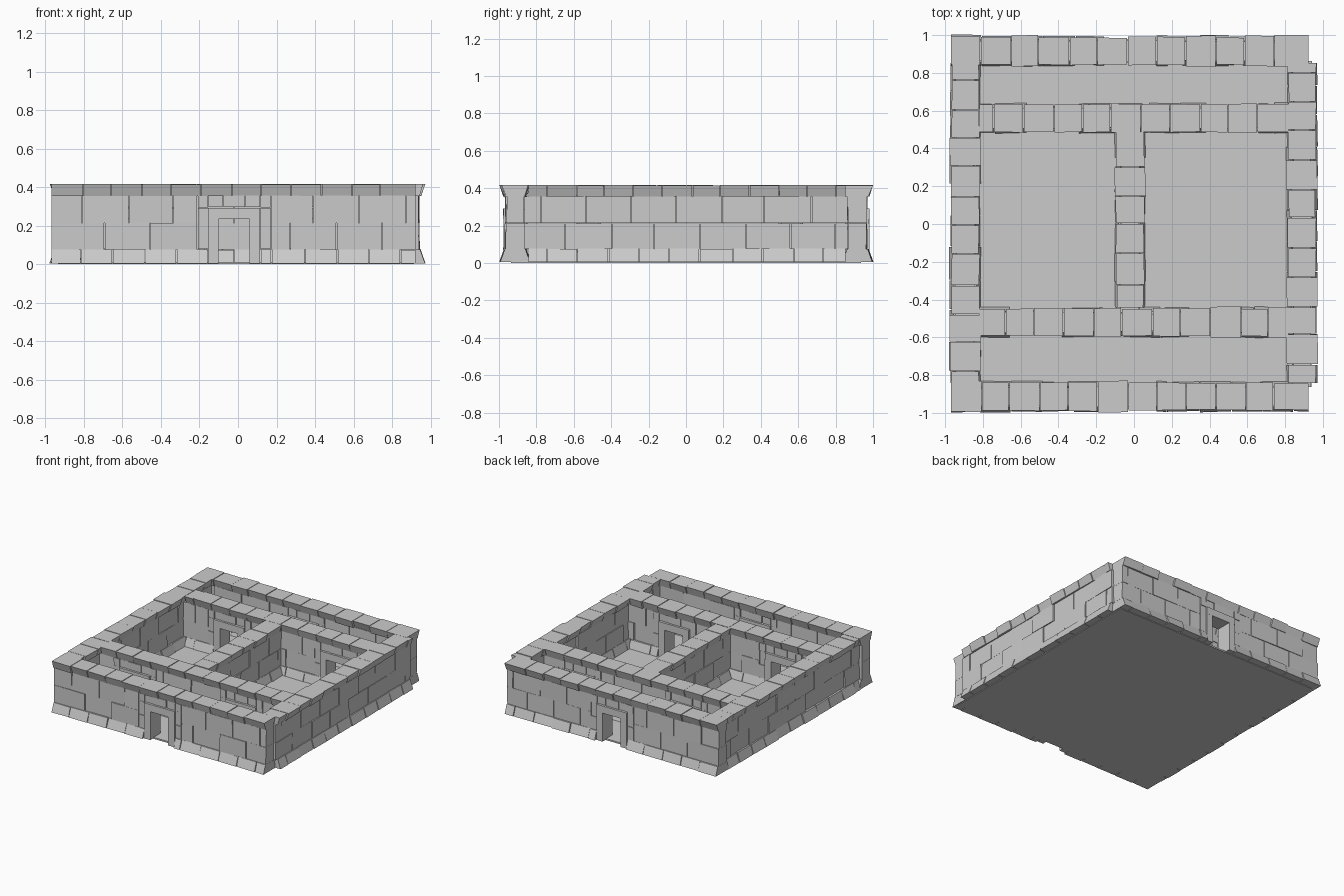
import bpy, bmesh, random

if "Cube" in bpy.data.objects:
    bpy.data.objects.remove(bpy.data.objects["Cube"])

rng = random.Random(7)
GAP = 0.002
DOOR_HALF = 0.19   # half width of the stone surround that replaces the courses


def new_object(name, bm):
    bmesh.ops.recalc_face_normals(bm, faces=bm.faces[:])
    me = bpy.data.meshes.new(name)
    bm.to_mesh(me)
    bm.free()
    ob = bpy.data.objects.new(name, me)
    bpy.context.collection.objects.link(ob)
    return ob


def block(bm, place, u0, u1, z0, z1, half_bot, half_top, wobble=0.003):
    """One cut stone: box tapered across the wall, with slightly uneven corners."""
    v = []
    for z, h in ((z0, half_bot), (z1, half_top)):
        for u, s in ((u0 + GAP, -1), (u1 - GAP, -1), (u1 - GAP, 1), (u0 + GAP, 1)):
            v.append(bm.verts.new(place(u, s * h + rng.uniform(-wobble, wobble), z)))
    for f in ((3, 2, 1, 0), (4, 5, 6, 7), (0, 1, 5, 4), (1, 2, 6, 5), (2, 3, 7, 6), (3, 0, 4, 7)):
        bm.faces.new([v[i] for i in f])


def stones(u0, u1, length, offset, zones):
    """Split a run into stones, leaving the door zones free."""
    spans, a = [], u0
    for lo, hi in sorted(zones):
        spans.append((a, lo))
        a = hi
    spans.append((a, u1))
    for a, b in spans:
        cuts = [a]
        u = u0 + offset
        while u < b - 0.04:
            if u > a + 0.04:
                cuts.append(u + rng.uniform(-0.008, 0.008))
            u += length
        cuts.append(b)
        yield from zip(cuts, cuts[1:])


def doorway(name, place, c):
    """Door frame plus the small stones around it."""
    bm = bmesh.new()
    for s in (-1, 1):
        def part(a, b, z0, z1, h):
            lo, hi = sorted((c + s * a, c + s * b))
            block(bm, place, lo, hi, z0, z1, h, h, 0.001)
        part(0.078, 0.137, 0.005, 0.237, 0.064)       # jamb
        part(0.135, DOOR_HALF, 0.078, 0.182, 0.054)   # side stones
        part(0.135, DOOR_HALF, 0.184, 0.293, 0.052)
        part(0.135, DOOR_HALF, 0.295, 0.357, 0.055)
        part(0.058, 0.135, 0.297, 0.357, 0.052)       # stones over lintel
    block(bm, place, c - 0.137, c + 0.137, 0.235, 0.293, 0.064, 0.064, 0.001)  # lintel
    block(bm, place, c - 0.058, c + 0.058, 0.297, 0.357, 0.055, 0.055, 0.001)
    new_object(name, bm)


def wall(name, axis, centre, body, trim, doors=(), offs=(0.16, 0.28, 0.16)):
    """body / trim: extents along the wall of the courses and of cap and base."""
    if axis == 'x':
        place = lambda u, v, z: (u, centre + v, z)
    else:
        place = lambda u, v, z: (centre + v, u, z)
    wide = [(d - DOOR_HALF, d + DOOR_HALF) for d in doors]
    tight = [(d - 0.137, d + 0.137) for d in doors]
    # two courses of large stones
    bm = bmesh.new()
    for z0, z1, off in ((0.076, 0.213, offs[1]), (0.214, 0.357, offs[2])):
        for a, b in stones(*body, 0.24, off, wide):
            h = 0.049 + rng.uniform(-0.004, 0.005)
            block(bm, place, a, b, z0, z1, h, h)
    new_object(name + "_courses", bm)
    # flared base stones
    bm = bmesh.new()
    for a, b in stones(*trim, 0.165, offs[0], tight):
        h = rng.uniform(-0.003, 0.003)
        block(bm, place, a, b, 0.005, 0.076 + rng.uniform(-0.001, 0.003), 0.081 + h, 0.056 + h)
    new_object(name + "_base", bm)
    # coping stones, wider at the top
    bm = bmesh.new()
    for a, b in stones(*trim, 0.155, offs[0], ()):
        h = rng.choice((-0.003, 0, 0, 0.002, 0.008))
        block(bm, place, a, b, 0.355, 0.416 + rng.uniform(-0.002, 0.002), 0.053 + h, 0.074 + h)
    new_object(name + "_coping", bm)
    for i, d in enumerate(doors):
        doorway(f"{name}_doorway_{i + 1}", place, d)


# Floor slab
bm = bmesh.new()
bmesh.ops.create_cube(bm, size=1)
for v in bm.verts:
    v.co.x *= 1.85
    v.co.x -= 0.01
    v.co.y *= 1.87
    v.co.z = (v.co.z + 0.5) * 0.012
new_object("floor", bm)

# Outer walls
long_run = (-0.97, 0.925)
wall("front_wall", 'x', -0.913, long_run, long_run, [-0.02])
wall("back_wall", 'x', 0.916, long_run, long_run, [-0.02])
wall("left_wall", 'y', -0.893, (-0.865, 0.865), (-0.845, 0.855), offs=(0.06, 0.2, 0.1))
wall("right_wall", 'y', 0.889, (-0.865, 0.865), (-0.845, 0.855), offs=(0.1, 0.22, 0.09))

# Inner walls
inner = (-0.845, 0.845)
wall("inner_back_wall", 'x', 0.56, inner, (-0.82, 0.82), [-0.43, 0.52], offs=(0.08, 0.2, 0.1))
wall("inner_front_wall", 'x', -0.52, inner, (-0.82, 0.82), [-0.52, 0.43], offs=(0.14, 0.2, 0.1))
wall("middle_wall", 'y', -0.021, (-0.47, 0.51), (-0.445, 0.488), offs=(0.13, 0.22, 0.1))
